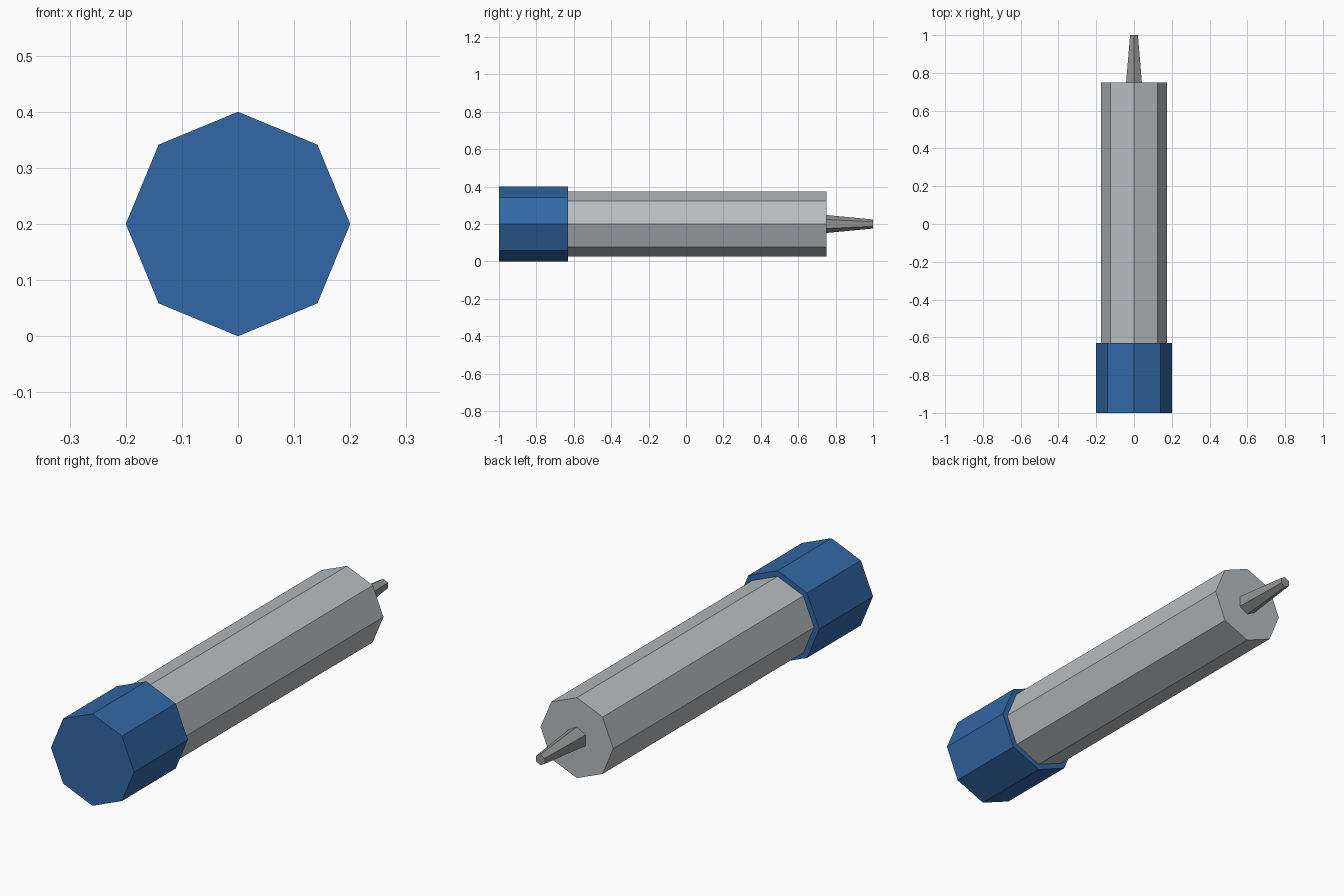
import bpy, bmesh, math
from mathutils import Matrix

cube = bpy.data.objects.get("Cube")
if cube:
    bpy.data.objects.remove(cube, do_unlink=True)

AXIS_HEIGHT = 0.2


def material(name, rgb):
    mat = bpy.data.materials.new(name)
    mat.use_nodes = True
    mat.diffuse_color = (*rgb, 1)
    bsdf = next(n for n in mat.node_tree.nodes if n.type == 'BSDF_PRINCIPLED')
    bsdf.inputs["Base Color"].default_value = (*rgb, 1)
    bsdf.inputs["Roughness"].default_value = 0.6
    return mat


def prism(name, sides, front, back, front_radius, back_radius, mat):
    """Flat-sided, capped prism or taper lying along y, with a corner on top."""
    bm = bmesh.new()
    bmesh.ops.create_cone(bm, cap_ends=True, segments=sides, radius1=front_radius,
                          radius2=back_radius, depth=back - front)
    lay_down = Matrix.Rotation(-math.pi / 2, 4, 'X')
    place = Matrix.Translation((0, (front + back) / 2, AXIS_HEIGHT))
    bm.transform(place @ lay_down)
    mesh = bpy.data.meshes.new(name)
    bm.to_mesh(mesh)
    bm.free()
    mesh.materials.append(mat)
    obj = bpy.data.objects.new(name, mesh)
    bpy.context.collection.objects.link(obj)
    return obj


blue = material("blue plastic", (0.032, 0.137, 0.38))
light_grey = material("light grey", (0.48, 0.51, 0.53))
dark_grey = material("dark grey metal", (0.29, 0.30, 0.30))

# Octagonal end cap, barrel and six-sided tapered tip
prism("end_cap", 8, -1.0, -0.63, 0.2, 0.2, blue)
prism("barrel", 8, -0.66, 0.75, 0.175, 0.175, light_grey)
prism("tip", 6, 0.75, 1.0, 0.048, 0.024, dark_grey)
